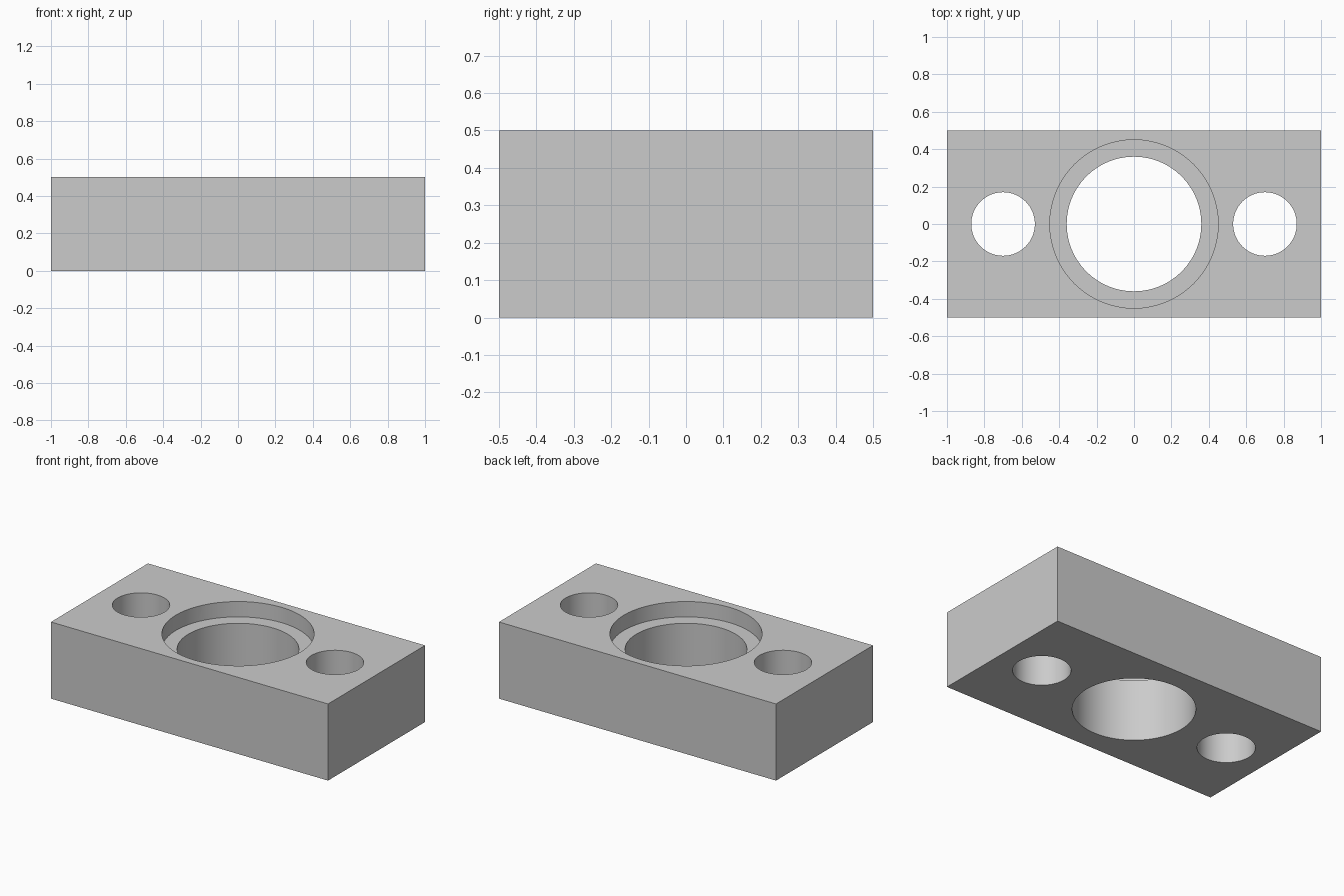
import bpy
import math

default = bpy.data.objects.get("Cube")
if default:
    bpy.data.objects.remove(default, do_unlink=True)

LENGTH, WIDTH, HEIGHT = 2.0, 1.0, 0.5
LEDGE = 0.1      # depth of the bearing seat
SIDES = 64

# Grey material
grey = bpy.data.materials.new("plain_grey")
grey.use_nodes = True
colour = (0.6, 0.6, 0.6, 1)
grey.diffuse_color = colour
grey.node_tree.nodes["Principled BSDF"].inputs["Base Color"].default_value = colour

# Solid block
bpy.ops.mesh.primitive_cube_add(size=1, location=(0, 0, HEIGHT / 2))
block = bpy.context.object
block.name = "mounting_block"
block.scale = (LENGTH, WIDTH, HEIGHT)
bpy.ops.object.transform_apply(location=True, scale=True)
block.data.materials.append(grey)


def drill(name, x, radius, bottom):
    """Cut a round vertical hole from the top face down to the given height."""
    top = HEIGHT + 0.1
    bpy.ops.mesh.primitive_cylinder_add(
        vertices=SIDES, radius=radius, depth=top - bottom,
        location=(x, 0, (top + bottom) / 2))
    cutter = bpy.context.object
    cutter.name = name
    cutter.data.materials.append(grey)
    cut = block.modifiers.new(name, 'BOOLEAN')
    cut.operation = 'DIFFERENCE'
    cut.solver = 'EXACT'
    cut.object = cutter
    bpy.context.view_layer.objects.active = block
    bpy.ops.object.modifier_apply(modifier=cut.name)
    bpy.data.objects.remove(cutter, do_unlink=True)


# Central bore with its wider seat, and a bolt hole at each end
drill("centre_bore", 0, 0.36, -0.1)
drill("bearing_seat", 0, 0.45, HEIGHT - LEDGE)
for side, x in (("left", 0.7), ("right", -0.7)):
    drill(side + "_bolt_hole", x, 0.17, -0.1)

# Smooth hole walls with crisp rims
bpy.ops.object.select_all(action='DESELECT')
block.select_set(True)
bpy.context.view_layer.objects.active = block
bpy.ops.object.shade_smooth_by_angle(angle=math.radians(30))
